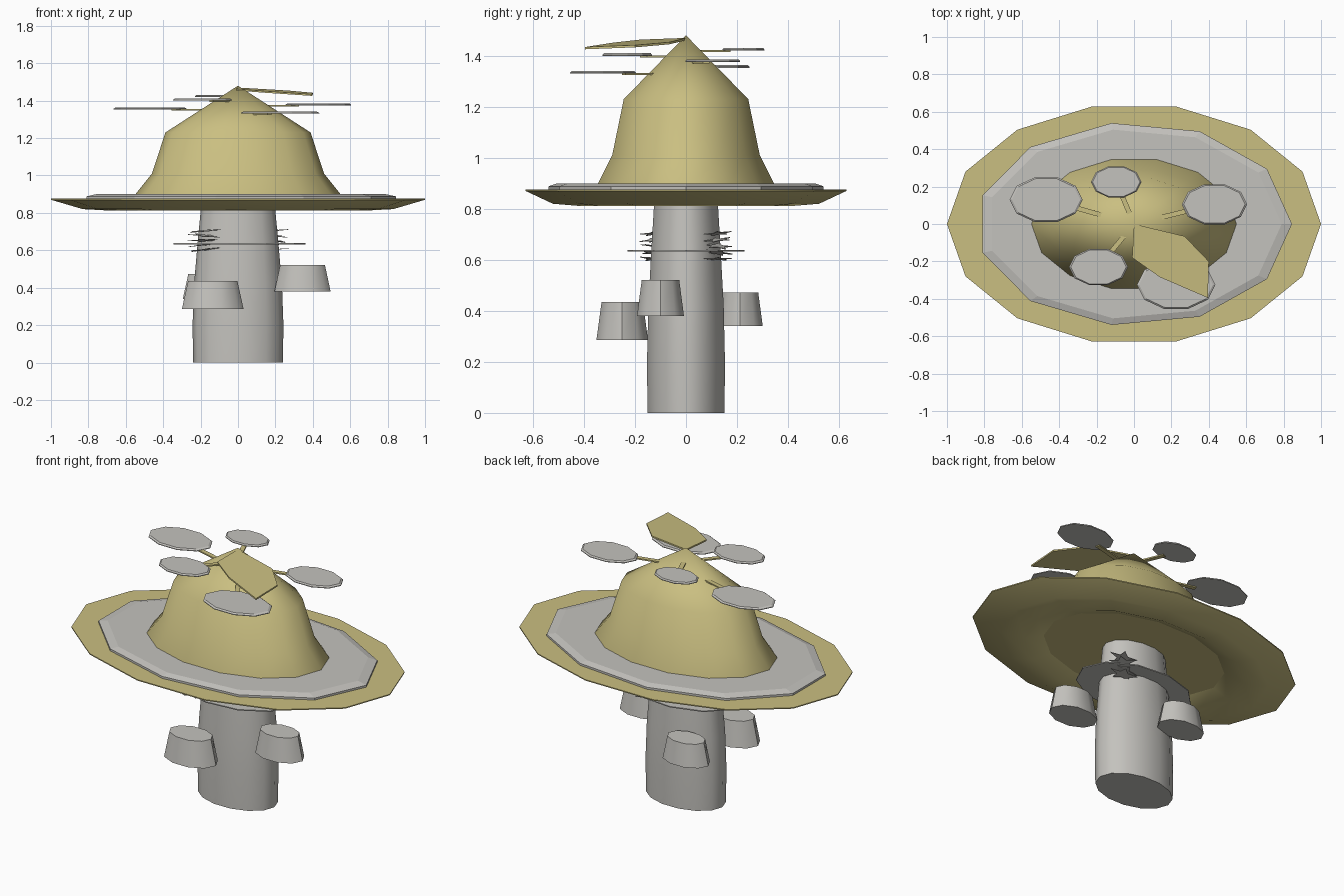
import bpy, bmesh, math, random
from mathutils import Euler, Vector

if "Cube" in bpy.data.objects:
    bpy.data.objects.remove(bpy.data.objects["Cube"])

random.seed(4)
RATIO = 0.645  # everything is squashed along y


def material(name, col):
    m = bpy.data.materials.new(name)
    m.diffuse_color = (*col, 1)
    m.use_nodes = True
    m.node_tree.nodes["Principled BSDF"].inputs["Base Color"].default_value = m.diffuse_color
    return m


GREY = material("warm grey", (0.55, 0.54, 0.51))
YELLOW = material("straw yellow", (0.59, 0.52, 0.22))


def finish(name, bm, mat, smooth=None):
    bmesh.ops.recalc_face_normals(bm, faces=bm.faces)
    me = bpy.data.meshes.new(name)
    bm.to_mesh(me)
    bm.free()
    ob = bpy.data.objects.new(name, me)
    bpy.context.collection.objects.link(ob)
    me.materials.append(mat)
    if smooth:
        bpy.ops.object.select_all(action='DESELECT')
        ob.select_set(True)
        bpy.context.view_layer.objects.active = ob
        bpy.ops.object.shade_smooth_by_angle(angle=math.radians(smooth))
    return ob


def lathe(name, profile, sides, mat, centre=(0, 0), smooth=None, ratio=RATIO, closed=False):
    """Squashed lathe of (radius, z) points; open ends are capped."""
    bm = bmesh.new()
    rings = []
    for r, z in profile:
        if r == 0:
            rings.append([bm.verts.new((*centre, z))] * sides)
            continue
        angles = [2 * math.pi * i / sides for i in range(sides)]
        rings.append([bm.verts.new((centre[0] + r * math.cos(a),
                                    centre[1] + r * ratio * math.sin(a), z)) for a in angles])
    pairs = list(zip(rings, rings[1:]))
    if closed:
        pairs.append((rings[-1], rings[0]))
    for low, high in pairs:
        for i in range(sides):
            j = (i + 1) % sides
            bm.faces.new(dict.fromkeys((low[i], low[j], high[j], high[i])))
    if not closed:
        for ring in (rings[0], rings[-1]):
            if ring[0] is not ring[1]:
                bm.faces.new(ring)
    return finish(name, bm, mat, smooth)


def plate(name, points, thickness, mat):
    """Thin slab extruded downwards from an outline."""
    bm = bmesh.new()
    top = [bm.verts.new(p) for p in points]
    low = [bm.verts.new(Vector(p) - Vector((0, 0, thickness))) for p in points]
    bm.faces.new(top)
    bm.faces.new(low)
    n = len(top)
    for i in range(n):
        j = (i + 1) % n
        bm.faces.new((top[i], top[j], low[j], low[i]))
    return finish(name, bm, mat)


# Trunk
lathe("trunk", [(0.24, 0), (0.243, 0.2), (0.235, 0.42), (0.215, 0.65), (0.195, 0.86)],
      14, GREY, smooth=40)

# Cap: hollow brim, dome and grey ring lying on the brim
lathe("brim", [(0.56, 0.85), (0.68, 0.812), (0.83, 0.82), (1, 0.87), (1, 0.876), (0.55, 0.876)],
      14, YELLOW, smooth=35, closed=True)
lathe("dome", [(0.56, 0.85), (0.56, 0.885), (0.46, 1.01), (0.388, 1.23), (0, 1.48)],
      14, YELLOW, smooth=40)
lathe("brim_ring", [(0.845, 0.872), (0.845, 0.888), (0.79, 0.9), (0.5, 0.9), (0.5, 0.872)],
      11, GREY, closed=True)

# Skirt around the trunk
lathe("skirt", [(0.36, 0.632), (0.36, 0.638)], 11, GREY)

# Cups growing from the trunk: x, y, base z, height, radius
for i, (x, y, z, h, r) in enumerate([(-0.135, -0.25, 0.285, 0.15, 0.165),
                                     (0.345, -0.1, 0.38, 0.14, 0.15),
                                     (-0.15, 0.212, 0.34, 0.132, 0.145)]):
    lathe(f"side_cup_{i + 1}", [(r, z), (r * 0.8, z + h)], 10, GREY, (x, y), smooth=40)

# Floating discs and the little stems joining them to the dome
discs = [(-0.47, 0.13, 1.353, 0.195), (-0.095, 0.225, 1.42, 0.135), (0.43, 0.105, 1.375, 0.175),
         (-0.19, -0.23, 1.4, 0.158), (0.225, -0.325, 1.33, 0.21)]
for i, (x, y, z, r) in enumerate(discs):
    lathe(f"disc_{i + 1}", [(r, z), (r, z + 0.004), (r * 0.94, z + 0.011)], 10, GREY, (x, y))
    out = Vector((x, y, 0))
    side = Vector((-y, x, 0)).normalized() * 0.013
    up = Vector((0, 0, z + 0.002))
    a, b = out * 0.25 + up, out * 0.75 + up
    plate(f"stem_{i + 1}", [a - side, b - side, b + side, a + side], 0.008, YELLOW)

# Drooping leaf at the tip
leaf = [(0, 0), (0.27, -0.065), (0.4, -0.2), (0.395, -0.395), (0.14, -0.285), (-0.01, -0.18)]
plate("tip_leaf", [(x, y, 1.47 - 0.05 * x + 0.04 * y) for x, y in leaf], 0.009, YELLOW)

# Two stacks of thin tilted stars beside the trunk
for s, (cx, cy) in enumerate([(-0.18, -0.125), (0.18, 0.125)]):
    for k in range(5):
        turn = Euler((random.uniform(-0.15, 0.15), random.uniform(-0.15, 0.15), 0))
        pts = []
        for i in range(10):
            r = 0.09 if i % 2 == 0 else 0.04
            a = math.pi * i / 5 + k * 0.3
            p = Vector((r * math.cos(a), r * RATIO * math.sin(a), 0))
            p.rotate(turn)
            pts.append(p + Vector((cx, cy, 0.605 + 0.025 * k)))
        plate(f"star_{s + 1}_{k + 1}", pts, 0.003, GREY)
